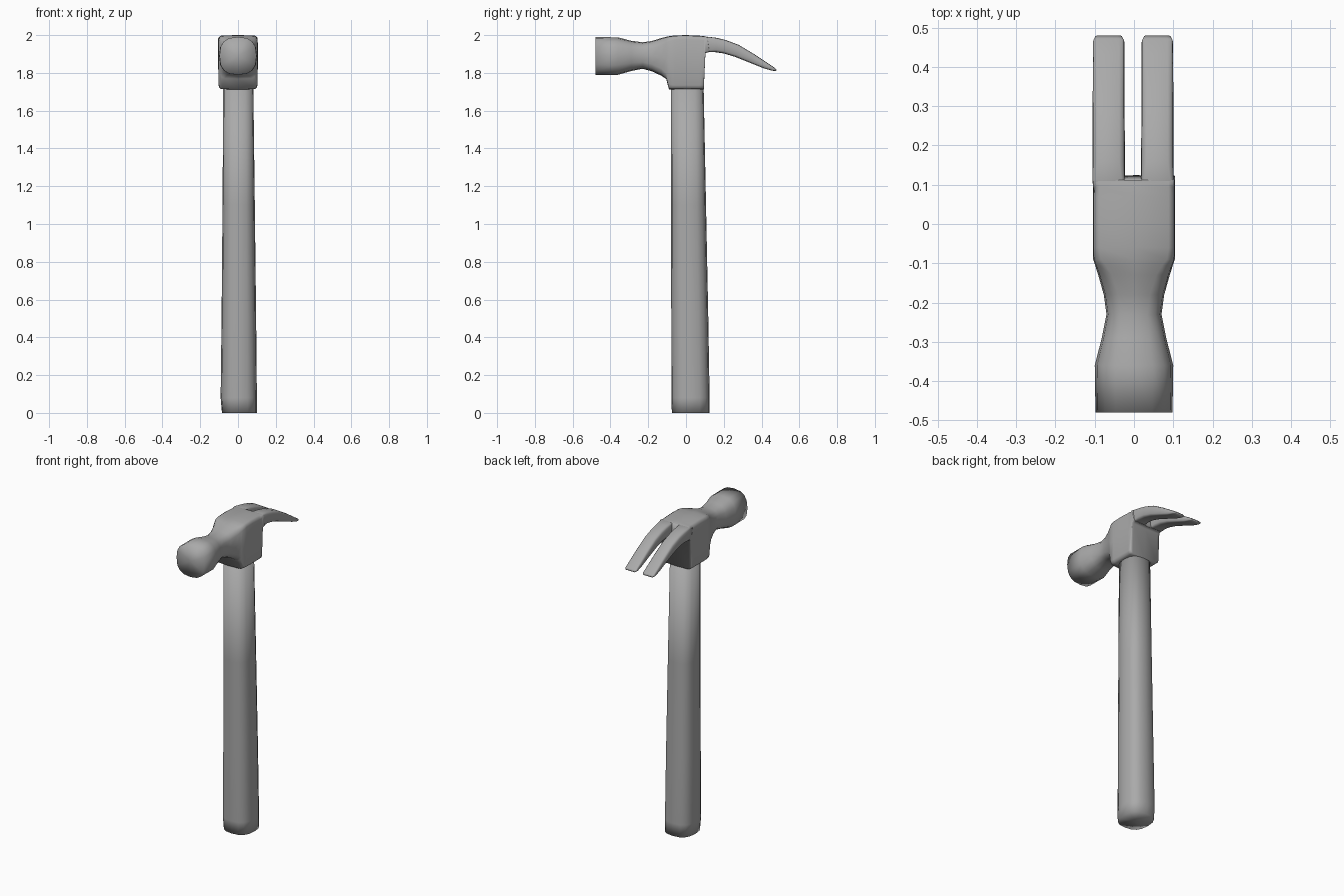
import bpy, bmesh
from math import cos, sin, pi, copysign
from mathutils import Vector

if "Cube" in bpy.data.objects:
    bpy.data.objects.remove(bpy.data.objects["Cube"])

SIDES = 16
grey = bpy.data.materials.new("dark_grey")
grey.diffuse_color = (.4, .4, .4, 1)
grey.use_nodes = True
grey.node_tree.nodes["Principled BSDF"].inputs["Base Color"].default_value = grey.diffuse_color


def ring(a, b, n):
    """Superellipse outline: half sizes a, b; larger n is squarer."""
    pts = []
    for i in range(SIDES):
        t = 2 * pi * i / SIDES
        c, s = cos(t), sin(t)
        c = 0 if abs(c) < 1e-6 else copysign(abs(c) ** (2 / n), c)
        s = 0 if abs(s) < 1e-6 else copysign(abs(s) ** (2 / n), s)
        pts.append((a * c, b * s))
    return pts


def loft(name, rings):
    """Skin a list of point rings and close both ends with fans."""
    bm = bmesh.new()
    rows = [[bm.verts.new(p) for p in r] for r in rings]
    for r0, r1 in zip(rows, rows[1:]):
        for i in range(SIDES):
            j = (i + 1) % SIDES
            bm.faces.new((r0[i], r0[j], r1[j], r1[i]))
    for r in (rows[0], rows[-1]):
        mid = bm.verts.new(sum((v.co for v in r), Vector()) / SIDES)
        for i in range(SIDES):
            bm.faces.new((r[i], r[(i + 1) % SIDES], mid))
    bmesh.ops.recalc_face_normals(bm, faces=bm.faces)
    mesh = bpy.data.meshes.new(name)
    bm.to_mesh(mesh)
    bm.free()
    mesh.shade_smooth()
    mesh.materials.append(grey)
    obj = bpy.data.objects.new(name, mesh)
    bpy.context.collection.objects.link(obj)
    return obj


# Handle: z, x min, x max, y min, y max
handle = [(0, -.085, .1, -.075, .125), (.08, -.092, .1, -.077, .125),
          (.5, -.087, .096, -.078, .118), (1.1, -.082, .089, -.079, .106),
          (1.74, -.078, .081, -.08, .093)]
loft("handle", [[((x0 + x1) / 2 + u, (y0 + y1) / 2 + v, z)
                 for u, v in ring((x1 - x0) / 2, (y1 - y0) / 2, 2.6)]
                for z, x0, x1, y0, y1 in handle])

# Head, striking face to claw root: y, half width, bottom z, top z, squareness
head = [(-.48, .098, 1.79, 1.99, 2.6), (-.36, .1, 1.79, 1.988, 2.6),
        (-.29, .082, 1.81, 1.97, 2.6), (-.23, .07, 1.822, 1.962, 2.7),
        (-.18, .077, 1.808, 1.969, 3), (-.13, .091, 1.785, 1.985, 4),
        (-.105, .099, 1.768, 1.991, 6), (-.09, .104, 1.712, 1.994, 9),
        (-.06, .105, 1.712, 1.998, 11), (0, .105, 1.712, 2.0, 11),
        (.07, .105, 1.712, 1.997, 11), (.094, .105, 1.712, 1.995, 11),
        (.103, .105, 1.905, 1.993, 11), (.116, .105, 1.91, 1.991, 11),
        (.118, .105, 1.91, 1.991, 11)]
SLANT = .15  # the end of the slot leans back
loft("hammer_head", [[(u, y - (SLANT * v if y > .11 else 0), (z0 + z1) / 2 + v)
                      for u, v in ring(w, (z1 - z0) / 2, n)]
                     for y, w, z0, z1, n in head])

# Claws, rooted inside the head: bottom y, z then top y, z
claw = [(.08, 1.912, .08, 1.985), (.13, 1.911, .112, 1.9915),
        (.16, 1.909, .16, 1.986),
        (.2, 1.903, .21, 1.974), (.26, 1.885, .28, 1.948),
        (.34, 1.853, .36, 1.9), (.41, 1.825, .43, 1.853),
        (.455, 1.812, .472, 1.825), (.475, 1.81, .48, 1.816)]
for name, centre in (("claw_left", -.0645), ("claw_right", .0595)):
    rings = []
    for k, (y0, z0, y1, z1) in enumerate(claw):
        half = .034 if k == len(claw) - 1 else .039 if k == 0 else .042 - .0003 * k
        n = 8 if k < 2 else 4.5
        rings.append([(centre + u, (y0 + y1) / 2 + v * (y1 - y0) / 2,
                       (z0 + z1) / 2 + v * (z1 - z0) / 2)
                      for u, v in ring(half, 1, n)])
    loft(name, rings)
